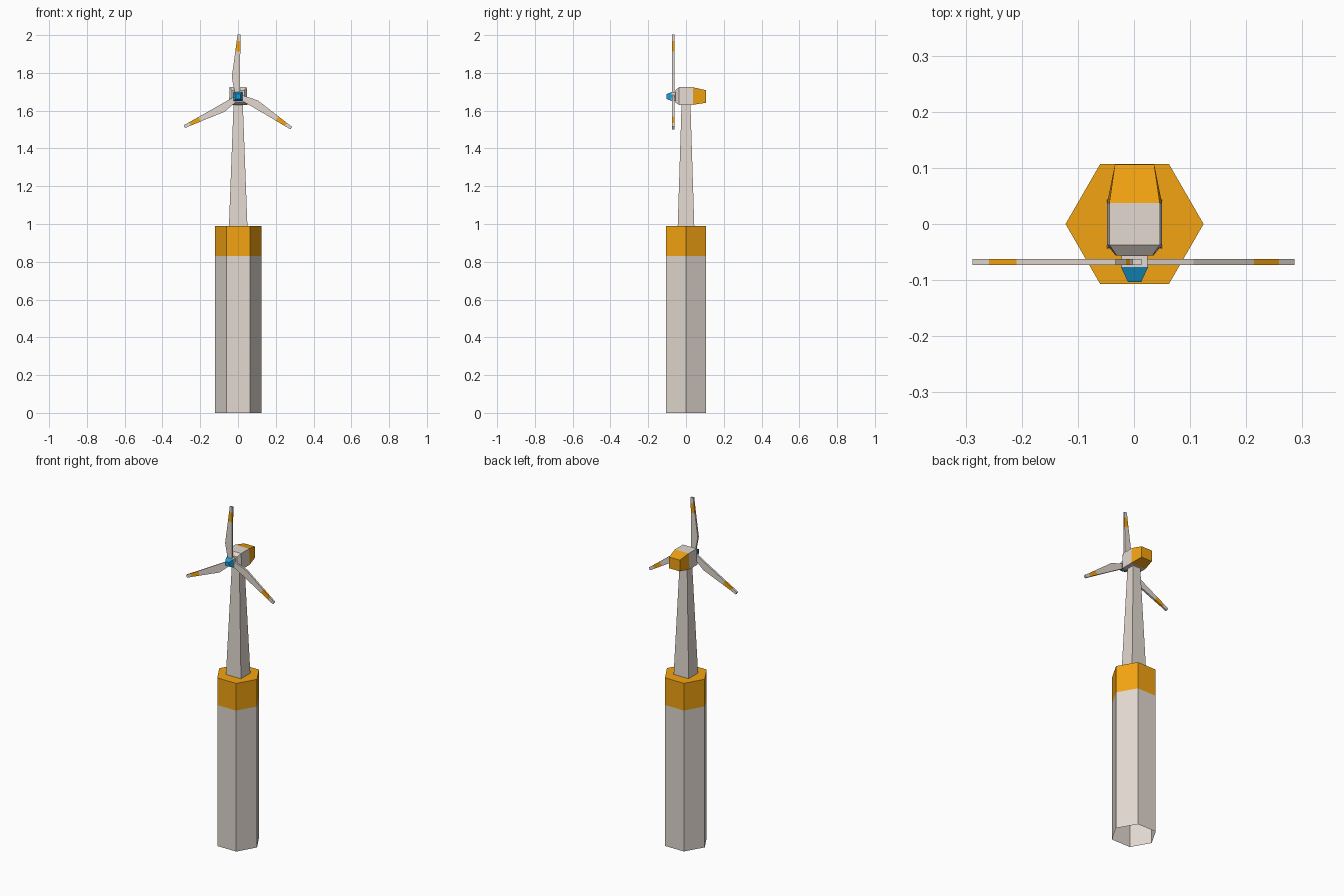
import bpy
import math

if "Cube" in bpy.data.objects:
    bpy.data.objects.remove(bpy.data.objects["Cube"])

CX = 0.001      # slight centre offset of the column
HUB_Z = 1.675   # rotor axis height


def material(name, rgb):
    m = bpy.data.materials.new(name)
    m.diffuse_color = (*rgb, 1)
    m.use_nodes = True
    m.node_tree.nodes["Principled BSDF"].inputs["Base Color"].default_value = m.diffuse_color
    return m


CREAM = material("cream", (0.76, 0.69, 0.63))
ORANGE = material("orange", (0.90, 0.37, 0.006))
BLUE = material("blue", (0.01, 0.35, 0.70))


def loft(name, rings, mats, cap_start=True, cap_end=True):
    """Skin equal-sized rings of points; mats gives one material per span."""
    n = len(rings[0])
    verts = [p for ring in rings for p in ring]
    faces, slots = [], []
    unique = list(dict.fromkeys(mats))
    for r, mat in enumerate(mats):
        for i in range(n):
            j = (i + 1) % n
            faces.append((r * n + i, r * n + j, (r + 1) * n + j, (r + 1) * n + i))
            slots.append(unique.index(mat))
    if cap_start:
        faces.append(tuple(reversed(range(n))))
        slots.append(unique.index(mats[0]))
    if cap_end:
        faces.append(tuple(range(len(verts) - n, len(verts))))
        slots.append(unique.index(mats[-1]))
    mesh = bpy.data.meshes.new(name)
    mesh.from_pydata(verts, [], faces)
    for m in unique:
        mesh.materials.append(m)
    for poly, s in zip(mesh.polygons, slots):
        poly.material_index = s
    obj = bpy.data.objects.new(name, mesh)
    bpy.context.collection.objects.link(obj)
    return obj


def hexagon(radius, z):
    return [(CX + radius * math.cos(i * math.pi / 3),
             radius * math.sin(i * math.pi / 3), z) for i in range(6)]


def level(hx, hy, z):
    return [(CX - hx, -hy, z), (CX + hx, -hy, z), (CX + hx, hy, z), (CX - hx, hy, z)]


def section(y, top, bottom, z0, z1):
    """Upright four-sided cross-section, ordered for lofting towards +y."""
    return [(CX - bottom, y, z0), (CX - top, y, z1),
            (CX + top, y, z1), (CX + bottom, y, z0)]


# Hexagonal column with coloured band, open underneath
loft("base_column", [hexagon(0.123, z) for z in (0, 0.83, 0.99)],
     [CREAM, ORANGE], cap_start=False)

# Tapered square tower
loft("tower", [level(0.049, 0.044, 0.985), level(0.024, 0.023, 1.65)], [CREAM])

# Nacelle with coloured tail
loft("nacelle", [
    section(-0.056, 0.032, 0.034, 1.643, 1.708),
    section(-0.037, 0.045, 0.049, 1.631, 1.724),
    section(0.037, 0.045, 0.049, 1.631, 1.724),
    section(0.106, 0.035, 0.035, 1.642, 1.708),
], [CREAM, CREAM, ORANGE])

# Hub block and nose cone
def hub_section(y, h):
    return section(y, h, h, HUB_Z - h, HUB_Z + h)

loft("hub", [hub_section(-0.078, 0.023), hub_section(-0.054, 0.023)], [CREAM])
loft("nose_cone", [hub_section(-0.103, 0.012), hub_section(-0.077, 0.024)], [BLUE])

# Three blades: (distance from axis, left edge, right edge)
BLADE = [(0.010, -0.016, 0.010), (0.102, -0.034, 0.010),
         (0.237, -0.0155, 0.011), (0.293, -0.008, 0.012), (0.327, -0.004, 0.012)]
for k in range(3):
    rings = [[(a, -0.073, d), (b, -0.073, d), (b, -0.062, d), (a, -0.062, d)]
             for d, a, b in BLADE]
    blade = loft(f"blade_{k + 1}", rings, [CREAM, CREAM, ORANGE, CREAM])
    blade.location = (CX, 0, HUB_Z)
    blade.rotation_euler = (0, k * math.tau / 3, 0)
